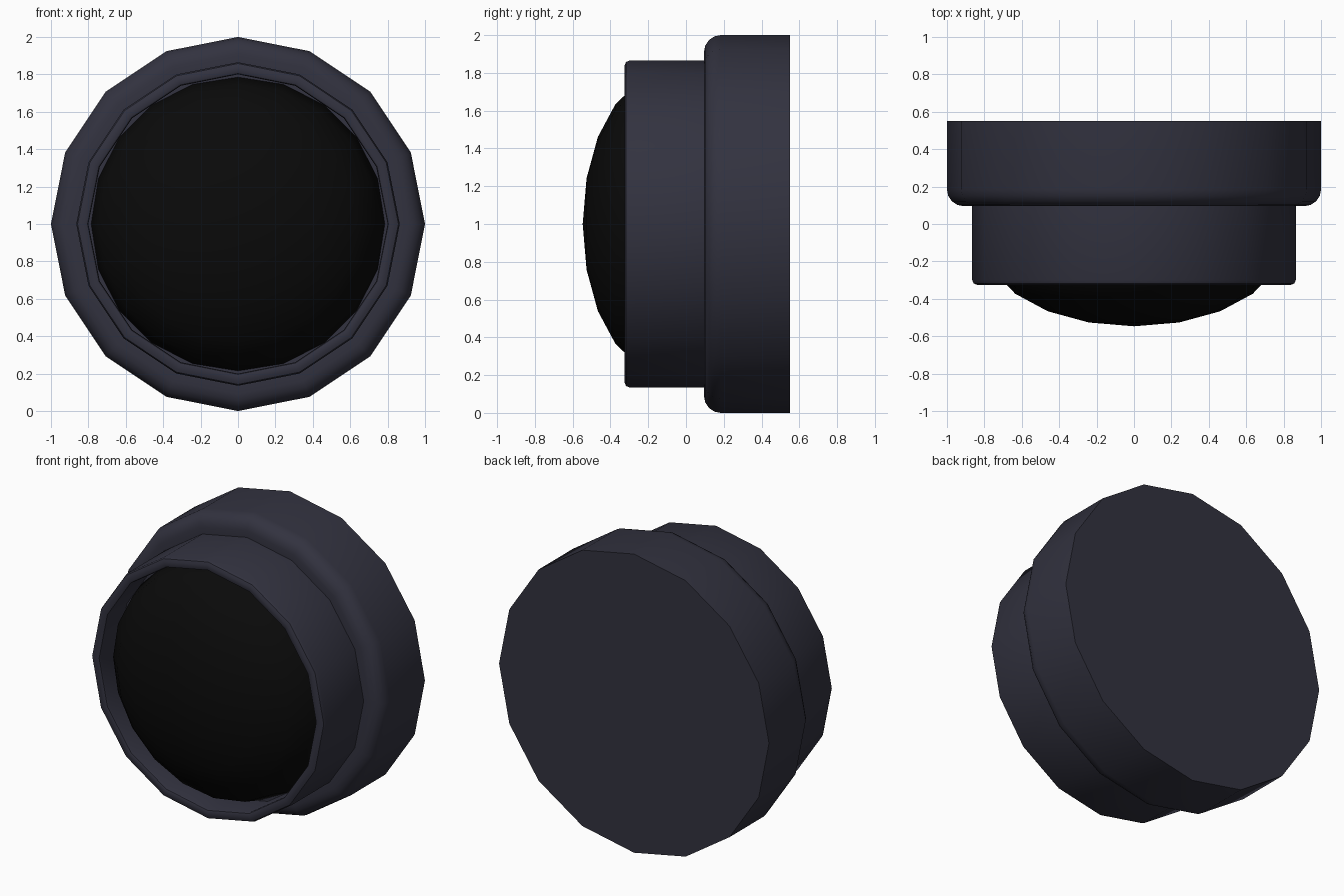
import bpy, bmesh
from math import sin, cos, pi, radians

if "Cube" in bpy.data.objects:
    bpy.data.objects.remove(bpy.data.objects["Cube"])


def material(name, rgb):
    m = bpy.data.materials.new(name)
    m.diffuse_color = (*rgb, 1)
    m.use_nodes = True
    m.node_tree.nodes["Principled BSDF"].inputs["Base Color"].default_value = m.diffuse_color
    return m


def lathe(name, profile, sides, mat, angle):
    """Revolve (radius, y) points about the y axis through z = 1."""
    bm = bmesh.new()
    rings = []
    for r, y in profile:
        if r == 0:
            rings.append([bm.verts.new((0, y, 1))] * sides)
        else:
            rings.append([bm.verts.new((r * sin(2 * pi * i / sides), y,
                                        1 + r * cos(2 * pi * i / sides)))
                          for i in range(sides)])
    for a, b in zip(rings, rings[1:]):
        for i in range(sides):
            j = (i + 1) % sides
            bm.faces.new(list(dict.fromkeys((a[i], a[j], b[j], b[i]))))
    bmesh.ops.recalc_face_normals(bm, faces=bm.faces[:])
    me = bpy.data.meshes.new(name)
    bm.to_mesh(me)
    bm.free()
    ob = bpy.data.objects.new(name, me)
    bpy.context.collection.objects.link(ob)
    me.materials.append(mat)
    bpy.ops.object.select_all(action='DESELECT')
    ob.select_set(True)
    bpy.context.view_layer.objects.active = ob
    bpy.ops.object.shade_smooth_by_angle(angle=radians(angle))
    return ob


def rounded(r, y, size, steps, inner=False):
    """Quarter-round at a front corner, from the face to the wall."""
    s = -1 if inner else 1
    return [(r - s * size * (1 - sin(t)), y + size * (1 - cos(t)))
            for t in (pi / 2 * k / steps for k in range(steps + 1))]


housing_mat = material("dark_housing", (0.032, 0.032, 0.05))
lens_mat = material("black_glass", (0.003, 0.003, 0.003))

# Housing: wide base, stepped barrel and recessed seat for the lens
profile = [(0, 0.55), (1.0, 0.55)]
profile += rounded(1.0, 0.095, 0.09, 4)[::-1]
profile += [(0.865, 0.095)]
profile += rounded(0.865, -0.325, 0.025, 2)[::-1]
profile += rounded(0.80, -0.325, 0.015, 2, inner=True)
profile += [(0.80, -0.12), (0, -0.12)]
lathe("housing", profile, 16, housing_mat, 40)

# Lens: flattened sphere seated in the barrel
dome = [(0.785 * sin(pi * k / 10) if 0 < k < 10 else 0,
         -0.125 - 0.422 * cos(pi * k / 10)) for k in range(11)]
lathe("lens", dome, 20, lens_mat, 60)
